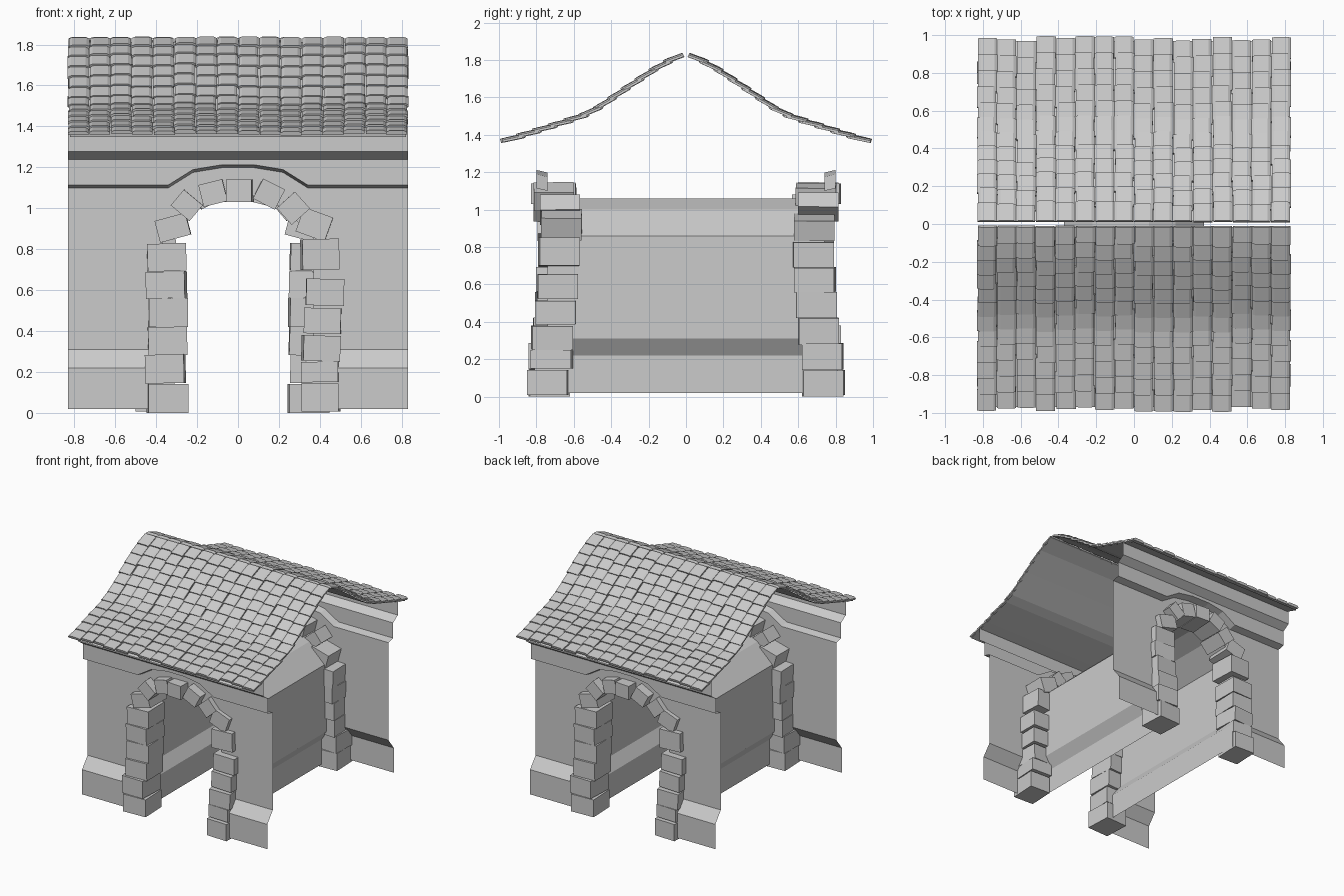
import bpy, bmesh, math, random
from mathutils import Vector, Matrix

if "Cube" in bpy.data.objects:
    bpy.data.objects.remove(bpy.data.objects["Cube"])

random.seed(4)


def finish(bm, name, recalc=True):
    if recalc:
        bmesh.ops.recalc_face_normals(bm, faces=bm.faces)
    me = bpy.data.meshes.new(name)
    bm.to_mesh(me)
    bm.free()
    ob = bpy.data.objects.new(name, me)
    bpy.context.collection.objects.link(ob)
    return ob


def turned_copy(ob, name):
    """Same part on the back half, turned 180 degrees about z."""
    c = ob.copy()
    c.data = ob.data.copy()
    c.name = name
    c.rotation_euler.z = math.pi
    bpy.context.collection.objects.link(c)


def sheet(bm, rows):
    """Skin a grid of points with quads."""
    vs = [[bm.verts.new(p) for p in r] for r in rows]
    for a, b in zip(vs, vs[1:]):
        for i in range(len(a) - 1):
            bm.faces.new((a[i], a[i + 1], b[i + 1], b[i]))


# Front wall: plinth, plain wall, hood over the arch and cornice
W, J, JP = 0.83, 0.37, 0.31          # half width, jamb, jamb at plinth
arch = [(-0.37, 0.86), (-0.34, 0.888), (-0.22, 1.0), (-0.08, 1.06),
        (0.08, 1.06), (0.22, 1.0), (0.34, 0.888), (0.37, 0.86)]
hood = [1.10, 1.10, 1.175, 1.198, 1.198, 1.175, 1.10, 1.10]


def upper(x, h):
    return [(x, -0.74, h), (x, -0.80, h + 0.014), (x, -0.80, 1.237),
            (x, -0.86, 1.277), (x, -0.86, 1.395)]


bm = bmesh.new()
cols = [[(x, -0.74, z)] + upper(x, h) for (x, z), h in zip(arch, hood)]
sheet(bm, cols)
for s in (-1, 1):
    low = [(-0.81, 0.02), (-0.81, 0.22), (-0.74, 0.31), (-0.74, 0.86)]
    inner = [(s * (JP if i < 2 else J), y, z) for i, (y, z) in enumerate(low)]
    outer = [(s * W, y, z) for y, z in low]
    sheet(bm, [inner + upper(s * J, 1.10), outer + upper(s * W, 1.10)])
bmesh.ops.remove_doubles(bm, verts=bm.verts, dist=0.0005)
wall = finish(bm, "front_wall")
turned_copy(wall, "back_wall")

# Passage walls and vault between the two arches
half = [(JP, 0.81, 0.02), (JP, 0.81, 0.22), (J, 0.74, 0.31), (J, 0.74, 0.86),
        (0.22, 0.74, 1.0), (0.08, 0.74, 1.06)]
section = half + [(-x, y, z) for x, y, z in reversed(half)]
bm = bmesh.new()
sheet(bm, [[(x, -y, z) for x, y, z in section], section])
finish(bm, "passage")

# Arch stones: (x, z, width, height, tilt in degrees, centre y)
left = [(-0.345, 0.07, 0.195, 0.14), (-0.355, 0.215, 0.19, 0.14),
        (-0.345, 0.35, 0.19, 0.14), (-0.345, 0.49, 0.19, 0.14),
        (-0.35, 0.625, 0.19, 0.13), (-0.35, 0.76, 0.19, 0.135)]
right = [(0.405, 0.075, 0.18, 0.135), (0.405, 0.2, 0.18, 0.10),
         (0.405, 0.315, 0.18, 0.125), (0.415, 0.45, 0.18, 0.125),
         (0.425, 0.59, 0.185, 0.13), (0.40, 0.775, 0.18, 0.15)]
crown = [(-0.318, 0.905, 0.155, 0.11, -15), (-0.25, 1.015, 0.10, 0.12, -50),
         (-0.12, 1.075, 0.12, 0.11, -14), (0.01, 1.085, 0.125, 0.11, 0),
         (0.15, 1.07, 0.12, 0.11, 27), (0.27, 1.0, 0.11, 0.12, 48),
         (0.375, 0.92, 0.15, 0.125, 20)]
stones = [(x, z, w, h, random.uniform(-2, 2) if z > 0.1 else 0,
           -0.745 + 0.085 * z) for x, z, w, h in left + right]
stones += [c + (random.uniform(-0.71, -0.67),) for c in crown]
bm = bmesh.new()
for x, z, w, h, tilt, y in stones:
    yaw = random.uniform(-4, 4)
    m = (Matrix.Translation((x, y + random.uniform(-0.012, 0.012), z))
         @ Matrix.Rotation(math.radians(tilt), 4, 'Y')
         @ Matrix.Rotation(math.radians(yaw), 4, 'Z')
         @ Matrix.Diagonal((w, 0.215, h, 1)))
    bmesh.ops.create_cube(bm, size=1, matrix=m)
arch_ob = finish(bm, "front_arch_stones")
turned_copy(arch_ob, "back_arch_stones")

# Roof deck: one bent slope under the tiles
path = [Vector((0, -y, z)) for y, z in
        [(0.97, 1.348), (0.78, 1.408), (0.55, 1.482), (0.48, 1.515),
         (0.30, 1.64), (0.13, 1.755), (0.015, 1.812)]]
bm = bmesh.new()
sheet(bm, [[p + Vector((x, 0, 0)) for p in path] for x in (-0.82, 0.82)])
deck = finish(bm, "front_roof_deck")
turned_copy(deck, "back_roof_deck")


def along(s):
    """Point on the roof slope at distance s from the eave."""
    for a, b in zip(path, path[1:]):
        d = (b - a).length
        if s <= d or b is path[-1]:
            return a.lerp(b, s / d)
        s -= d


# Roof tiles: chamfered slabs, each lapping over the one above the eave
total = sum((b - a).length for a, b in zip(path, path[1:]))
ROWS, COLS = 12, 16
pitch, spacing = total / ROWS, 1.66 / COLS
bm = bmesh.new()
for c in range(COLS):
    x0 = -0.83 + spacing * (c + 0.5)
    shift = random.uniform(-0.016, 0.014)
    lift = random.uniform(0, 0.008)
    for r in range(ROWS):
        x = x0 + random.uniform(-0.004, 0.004)
        s0 = r * pitch + shift
        p0 = along(s0)
        p1 = along(min(s0 + pitch * 1.25, total + 0.008))
        n = Vector((1, 0, 0)).cross(p1 - p0).normalized()
        w = spacing * 0.49
        prof = [(-w, 0), (-w, 0.012), (-w * 0.7, 0.02),
                (w * 0.7, 0.02), (w, 0.012), (w, 0)]
        ends = []
        for p, up in ((p0, 0.009 + lift), (p1, lift - 0.002)):
            ends.append([bm.verts.new(p + n * (h + up) + Vector((x + u, 0, 0)))
                         for u, h in prof])
        a, b = ends
        for i in range(6):
            j = (i + 1) % 6
            bm.faces.new((a[i], a[j], b[j], b[i]))
        bm.faces.new(a)
        bm.faces.new(b[::-1])
tiles = finish(bm, "front_roof_tiles")
turned_copy(tiles, "back_roof_tiles")
